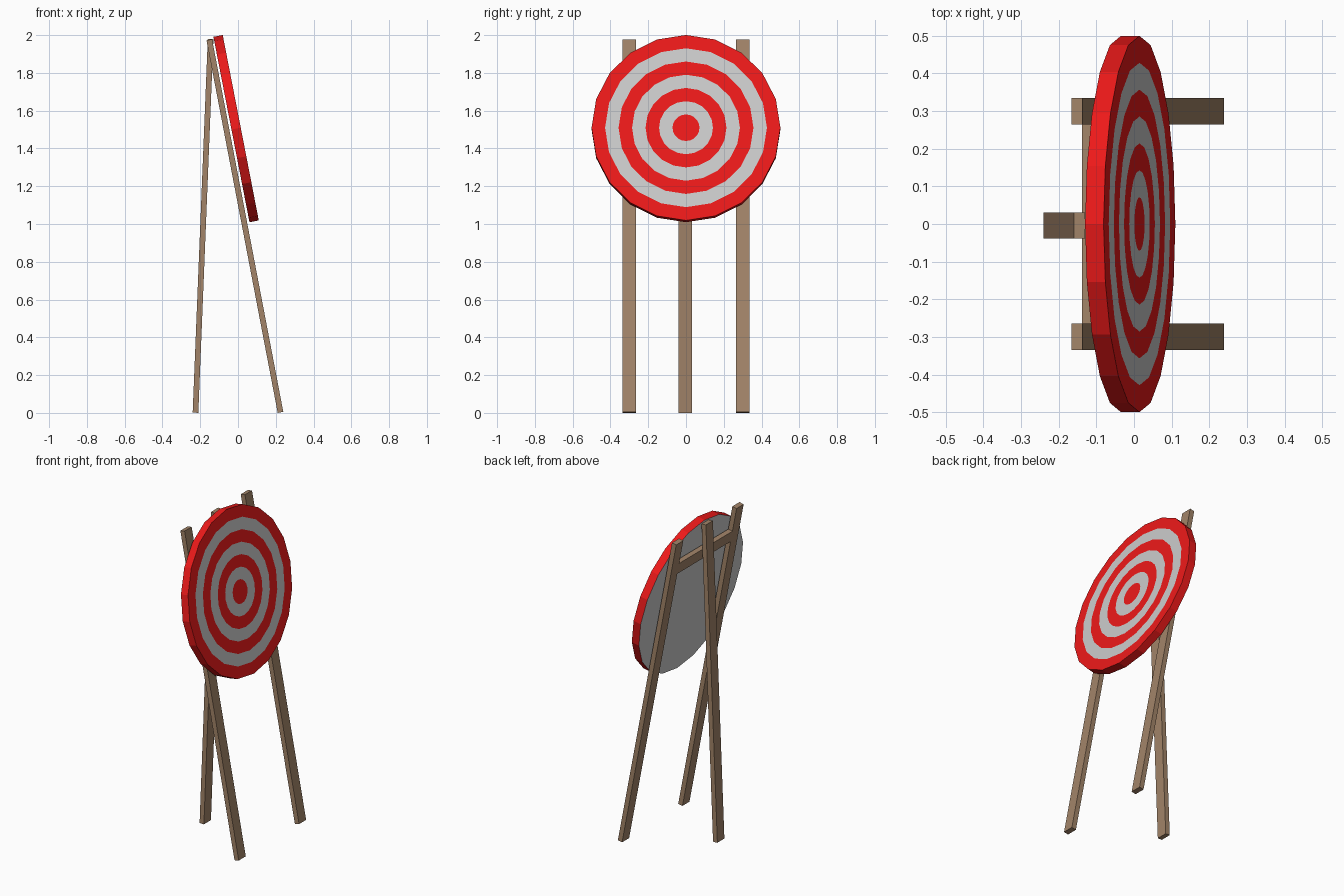
import bpy, bmesh, math
from mathutils import Matrix, Vector

if "Cube" in bpy.data.objects:
    bpy.data.objects.remove(bpy.data.objects["Cube"])


def material(name, rgb):
    m = bpy.data.materials.new(name)
    m.diffuse_color = (*rgb, 1)
    m.use_nodes = True
    m.node_tree.nodes["Principled BSDF"].inputs["Base Color"].default_value = m.diffuse_color
    return m


red = material("red_paint", (0.85, 0.01, 0.01))
white = material("white_paint", (0.8, 0.8, 0.8))
wood = material("wood", (0.36, 0.23, 0.14))


def add_object(name, bm, mats):
    mesh = bpy.data.meshes.new(name)
    bmesh.ops.recalc_face_normals(bm, faces=bm.faces)
    bm.to_mesh(mesh)
    bm.free()
    for m in mats:
        mesh.materials.append(m)
    ob = bpy.data.objects.new(name, mesh)
    bpy.context.collection.objects.link(ob)
    return ob


def plank(name, p0, p1, width, thick=0.03):
    """Box whose centre line runs p0 -> p1 in an xz plane; width is along y."""
    p0, p1 = Vector(p0), Vector(p1)
    up = (p1 - p0).normalized()
    side = Vector((0, 1, 0))
    rot = Matrix((side.cross(up), side, up)).transposed().to_4x4()
    size = Matrix.Diagonal((thick, width, (p1 - p0).length, 1))
    bm = bmesh.new()
    bmesh.ops.create_cube(bm, size=1, matrix=Matrix.Translation((p0 + p1) / 2) @ rot @ size)
    return add_object(name, bm, [wood])


# Stand: two front legs, one rear leg, crossbar
foot, head = Vector((0.225, 0, 0.003)), Vector((-0.152, 0, 1.975))
for name, y in (("front_leg_left", -0.3), ("front_leg_right", 0.3)):
    plank(name, foot + Vector((0, y, 0)), head + Vector((0, y, 0)), 0.07)
plank("rear_leg", (-0.225, -0.004, 0.001), (-0.145, -0.004, 1.979), 0.07)

along = (head - foot).normalized()
bar = foot.lerp(head, 0.906)
plank("crossbar", bar - along * 0.035, bar + along * 0.035, 0.54)

# Target disc: back cap, rim, then seven alternating rings on the face
SIDES, RINGS, RADIUS, THICK = 20, 7, 0.5, 0.05
bm = bmesh.new()


def circle(r, x):
    return [bm.verts.new((x, r * math.sin(a), r * math.cos(a)))
            for a in (2 * math.pi * i / SIDES for i in range(SIDES))]


def bridge(a, b, mat):
    for i in range(SIDES):
        j = (i + 1) % SIDES
        bm.faces.new((a[i], a[j], b[j], b[i])).material_index = mat


outer = circle(RADIUS, -THICK / 2)
bm.faces.new(outer).material_index = 1
inner = circle(RADIUS, THICK / 2)
bridge(outer, inner, 0)
for k in range(RINGS - 1, 0, -1):
    outer, inner = inner, circle(RADIUS * k / RINGS, THICK / 2)
    bridge(outer, inner, (RINGS - 1 - k) % 2)
bm.faces.new(inner).material_index = 0
target = add_object("target_disc", bm, [red, white])
target.location = (-0.01, 0, 1.505)
target.rotation_euler = (0, -math.radians(11), 0)
